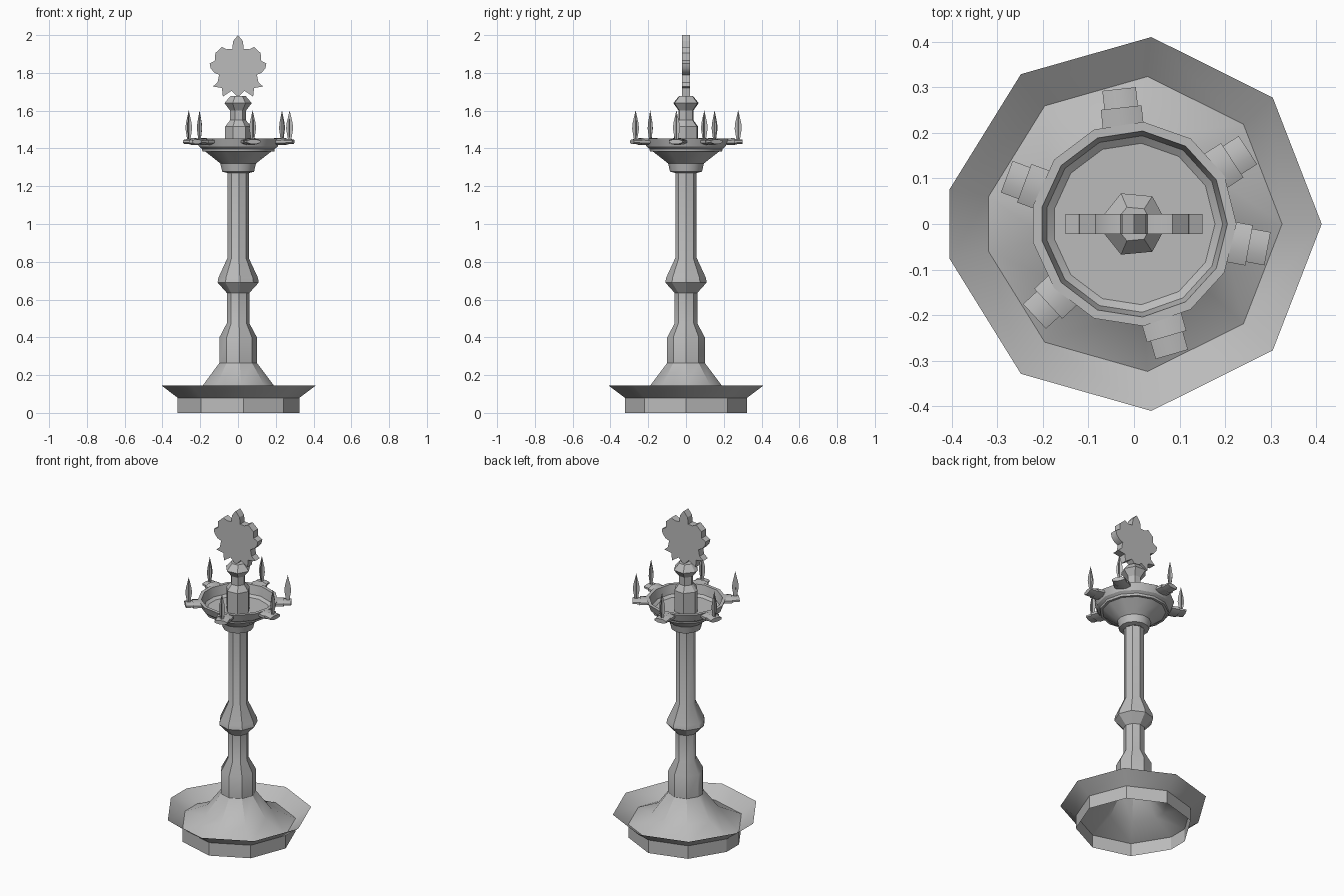
import bpy, bmesh
from math import cos, sin, radians, pi
from mathutils import Matrix, Vector

cube = bpy.data.objects.get("Cube")
if cube:
    bpy.data.objects.remove(cube)

metal = bpy.data.materials.new("grey metal")
metal.use_nodes = True
GREY = (0.5, 0.5, 0.5, 1)
metal.diffuse_color = GREY
metal.node_tree.nodes["Principled BSDF"].inputs["Base Color"].default_value = GREY


def finish(name, bm, recalc=True, smooth=30):
    if recalc:
        bmesh.ops.recalc_face_normals(bm, faces=bm.faces)
    mesh = bpy.data.meshes.new(name)
    bm.to_mesh(mesh)
    bm.free()
    mesh.materials.append(metal)
    obj = bpy.data.objects.new(name, mesh)
    bpy.context.collection.objects.link(obj)
    if smooth:
        bpy.ops.object.select_all(action='DESELECT')
        obj.select_set(True)
        bpy.context.view_layer.objects.active = obj
        bpy.ops.object.shade_smooth_by_angle(angle=radians(smooth))
    return obj


def lathe(name, profile, half, cap=False):
    """Turn a profile; the closing segment is half as wide as the others."""
    step = radians(169.4) / half
    angles = [i * step for i in range(-half, half + 1)]
    bm = bmesh.new()
    rings = [[bm.verts.new((r * cos(a), r * sin(a), z)) for a in angles]
             for r, z in profile]
    n = len(angles)
    for low, high in zip(rings, rings[1:]):
        for i in range(n):
            j = (i + 1) % n
            bm.faces.new((low[i], low[j], high[j], high[i]))
    if cap:
        bm.faces.new(rings[-1])
    return finish(name, bm, recalc=False)


# Foot: open ring, thin flared tray and the cone rising from it
lathe("foot_ring", [(.325, 0), (.325, .08)], 4)
lathe("foot_tray", [(.325, .08), (.412, .145)], 4)
lathe("foot_cone", [(.325, .08), (.19, .145), (.1, .265)], 4)

# Column with its lower sleeve and the swelling
lathe("column", [(.1, .265), (.1, .4), (.06, .475), (.06, .635), (.11, .69),
                 (.106, .715), (.057, .82), (.057, 1.27)], 4)

# Bowl with collar, rim and flat floor
lathe("bowl", [(.057, 1.27), (.085, 1.277), (.095, 1.32), (.12, 1.34), (.21, 1.41),
               (.225, 1.453), (.205, 1.453), (.192, 1.385)], 6, cap=True)

# Finial post and knob
lathe("finial_post", [(.07, 1.38), (.07, 1.515), (.042, 1.55), (.042, 1.6),
                      (.073, 1.64), (.04, 1.678)], 3, cap=True)

# Pointed ornament plate: mirrored outline, extruded through y
half_outline = [(.026, 1.968), (.03, 1.927), (.06, 1.925), (.085, 1.937), (.12, 1.905),
                (.122, 1.865), (.15, 1.85), (.145, 1.825), (.125, 1.8), (.1, 1.79),
                (.108, 1.75), (.133, 1.728), (.085, 1.72), (.08, 1.675), (.035, 1.705)]
outline = [(0, 2)] + half_outline + [(0, 1.67)] + [(-x, z) for x, z in reversed(half_outline)]
bm = bmesh.new()
plate = bm.faces.new([bm.verts.new((x, -.022, z)) for x, z in outline])
moved = bmesh.ops.extrude_face_region(bm, geom=[plate], use_keep_orig=True)["geom"]
bmesh.ops.translate(bm, vec=(0, .044, 0),
                    verts=[v for v in moved if isinstance(v, bmesh.types.BMVert)])
finish("ornament_plate", bm)


# Lamp nozzles: flattened stepped tubes pointing outwards
def nozzle(name, turn):
    bm = bmesh.new()
    sections = [(.21, .045, .016), (.257, .045, .019), (.25, .037, .015), (.298, .037, .012)]
    rings = []
    for r, wide, tall in sections:
        rings.append([bm.verts.new((r, wide * cos(k * pi / 4 + pi / 8) / cos(pi / 8),
                                    1.436 + tall * sin(k * pi / 4 + pi / 8) / cos(pi / 8)))
                      for k in range(8)])
    for a, b in zip(rings, rings[1:]):
        for k in range(8):
            j = (k + 1) % 8
            bm.faces.new((a[k], a[j], b[j], b[k]))
    bm.faces.new(rings[0])
    bm.faces.new(rings[-1])
    bm.transform(turn)
    finish(name, bm)


# Flames: two crossed leaf-shaped blades
def flame(name, turn):
    leaf = [(.008, 1.44), (.019, 1.505), (.016, 1.535), (0, 1.602)]
    leaf += [(-w, z) for w, z in reversed(leaf[:-1])]
    bm = bmesh.new()
    for across in (Vector((1, 0, 0)), Vector((0, 1, 0))):
        bm.faces.new([bm.verts.new(Vector((.278, 0, z)) + across * w) for w, z in leaf])
    bm.transform(turn)
    finish(name, bm, recalc=False, smooth=0)


for i in range(6):
    turn = Matrix.Rotation(radians(33 + 63.3 * i), 4, 'Z')
    nozzle(f"nozzle_{i + 1}", turn)
    flame(f"flame_{i + 1}", turn)
